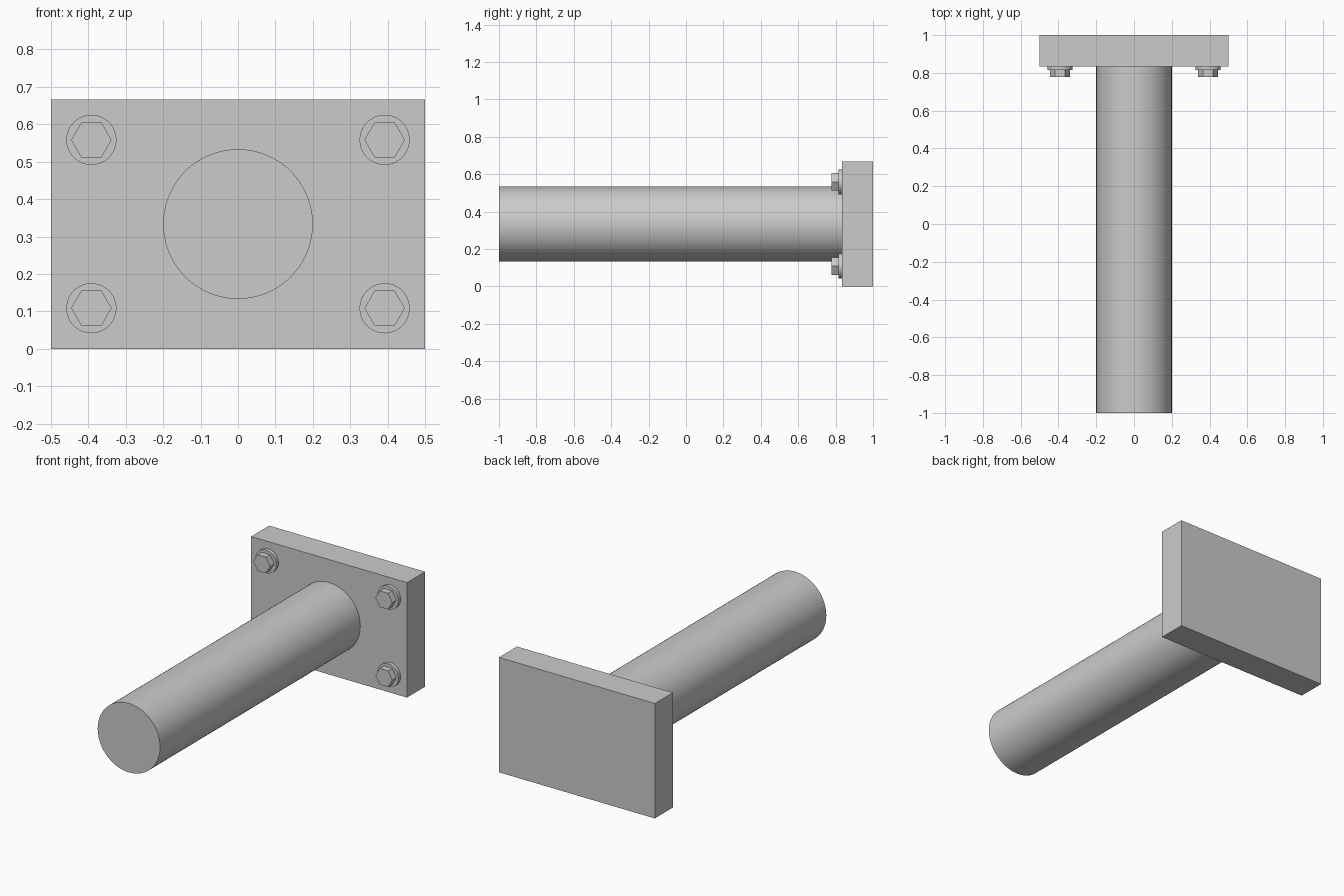
import bpy, bmesh, math
from mathutils import Vector

cube = bpy.data.objects.get("Cube")
if cube:
    bpy.data.objects.remove(cube, do_unlink=True)

steel = bpy.data.materials.new("light_grey_steel")
steel.use_nodes = True
GREY = (0.6, 0.6, 0.6, 1)
steel.diffuse_color = GREY
steel.node_tree.nodes["Principled BSDF"].inputs["Base Color"].default_value = GREY


def prism(name, outline, center, y_front, y_back, smooth=False):
    """Extrude an outline in the XZ plane from y_front to y_back."""
    bm = bmesh.new()
    verts = [bm.verts.new((center[0] + x, y_front, center[1] + z)) for x, z in outline]
    face = bm.faces.new(verts)
    ext = bmesh.ops.extrude_face_region(bm, geom=[face], use_keep_orig=True)
    moved = [v for v in ext["geom"] if isinstance(v, bmesh.types.BMVert)]
    bmesh.ops.translate(bm, verts=moved, vec=Vector((0, y_back - y_front, 0)))
    bmesh.ops.recalc_face_normals(bm, faces=bm.faces)
    mesh = bpy.data.meshes.new(name)
    bm.to_mesh(mesh)
    bm.free()
    mesh.materials.append(steel)
    obj = bpy.data.objects.new(name, mesh)
    bpy.context.collection.objects.link(obj)
    if smooth:
        bpy.ops.object.select_all(action='DESELECT')
        obj.select_set(True)
        bpy.context.view_layer.objects.active = obj
        bpy.ops.object.shade_smooth_by_angle(angle=math.radians(30))
    return obj


def ring(radius, sides):
    return [(radius * math.cos(math.tau * i / sides), radius * math.sin(math.tau * i / sides))
            for i in range(sides)]


# Overall dimensions
HALF_W, HALF_H = 0.5, 1 / 3
PLATE_FRONT = 0.835
WASHER_FRONT = 0.815
HEAD_FRONT = 0.777

# Mounting plate
corners = [(-HALF_W, -HALF_H), (HALF_W, -HALF_H), (HALF_W, HALF_H), (-HALF_W, HALF_H)]
prism("mounting_plate", corners, (0, HALF_H), PLATE_FRONT, 1)

# Round bar standing out from the plate
prism("round_bar", ring(0.2, 96), (0, HALF_H), -1, PLATE_FRONT, smooth=True)

# Four hexagonal bolts with washers
for side, sx in (("right", -1), ("left", 1)):
    for level, sz in (("lower", -1), ("upper", 1)):
        center = (sx * 0.392, HALF_H + sz * 0.225)
        prism(f"washer_{level}_{side}", ring(0.067, 48), center, WASHER_FRONT, PLATE_FRONT, smooth=True)
        prism(f"bolt_head_{level}_{side}", ring(0.054, 6), center, HEAD_FRONT, WASHER_FRONT)
